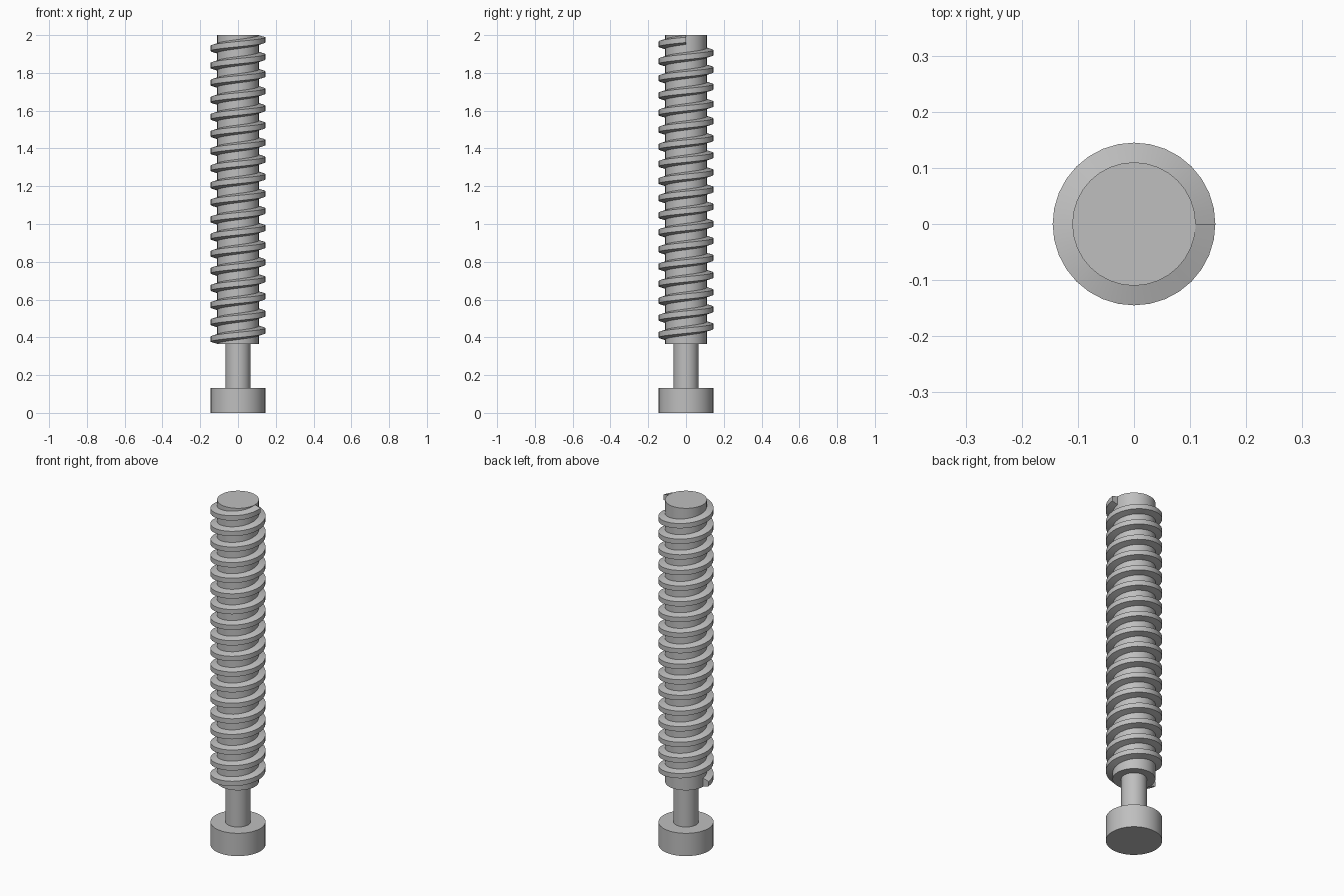
import bpy
import bmesh
import math

cube = bpy.data.objects.get("Cube")
if cube:
    bpy.data.objects.remove(cube)

SIDES = 32
CORE_R, OUTER_R = 0.11, 0.145
CORE_BOTTOM, TOP = 0.365, 2.0
TURNS = 17.5
ROOT, CREST = 0.05, 0.028  # axial widths of the thread tooth

steel = bpy.data.materials.new("grey steel")
steel.use_nodes = True
colour = (0.52, 0.52, 0.52, 1)
steel.diffuse_color = colour
steel.node_tree.nodes["Principled BSDF"].inputs["Base Color"].default_value = colour


def finish(name, bm):
    bmesh.ops.recalc_face_normals(bm, faces=bm.faces)
    mesh = bpy.data.meshes.new(name)
    bm.to_mesh(mesh)
    bm.free()
    mesh.materials.append(steel)
    obj = bpy.data.objects.new(name, mesh)
    bpy.context.collection.objects.link(obj)
    bpy.ops.object.select_all(action='DESELECT')
    obj.select_set(True)
    bpy.context.view_layer.objects.active = obj
    bpy.ops.object.shade_smooth_by_angle(angle=math.radians(30))
    return obj


def ring(bm, radius, z):
    return [bm.verts.new((radius * math.cos(math.tau * i / SIDES),
                          radius * math.sin(math.tau * i / SIDES), z))
            for i in range(SIDES)]


def bridge(bm, a, b):
    for i in range(len(a)):
        j = (i + 1) % len(a)
        bm.faces.new((a[i], a[j], b[j], b[i]))


# Stepped body: head, narrow neck and threaded core in one turned profile
bm = bmesh.new()
profile = [(OUTER_R, 0), (OUTER_R, 0.132), (0.066, 0.132),
           (0.066, CORE_BOTTOM), (CORE_R, CORE_BOTTOM), (CORE_R, TOP)]
rings = [ring(bm, r, z) for r, z in profile]
for a, b in zip(rings, rings[1:]):
    bridge(bm, a, b)
bm.faces.new(rings[0])
bm.faces.new(rings[-1])
finish("screw_body", bm)

# Right-handed trapezoid thread, starting at -x and ending flush at +x
bm = bmesh.new()
inner = CORE_R - 0.002
section = [(inner, -ROOT / 2), (OUTER_R, -CREST / 2),
           (OUTER_R, CREST / 2), (inner, ROOT / 2)]
steps = int(TURNS * SIDES)
z0, z1 = CORE_BOTTOM + ROOT / 2, TOP - ROOT / 2
loops = []
for i in range(steps + 1):
    t = i / steps
    angle = math.pi + math.tau * TURNS * t
    z = z0 + (z1 - z0) * t
    loops.append([bm.verts.new((r * math.cos(angle), r * math.sin(angle), z + dz))
                  for r, dz in section])
for a, b in zip(loops, loops[1:]):
    bridge(bm, a, b)
bm.faces.new(loops[0])
bm.faces.new(loops[-1])
finish("screw_thread", bm)
